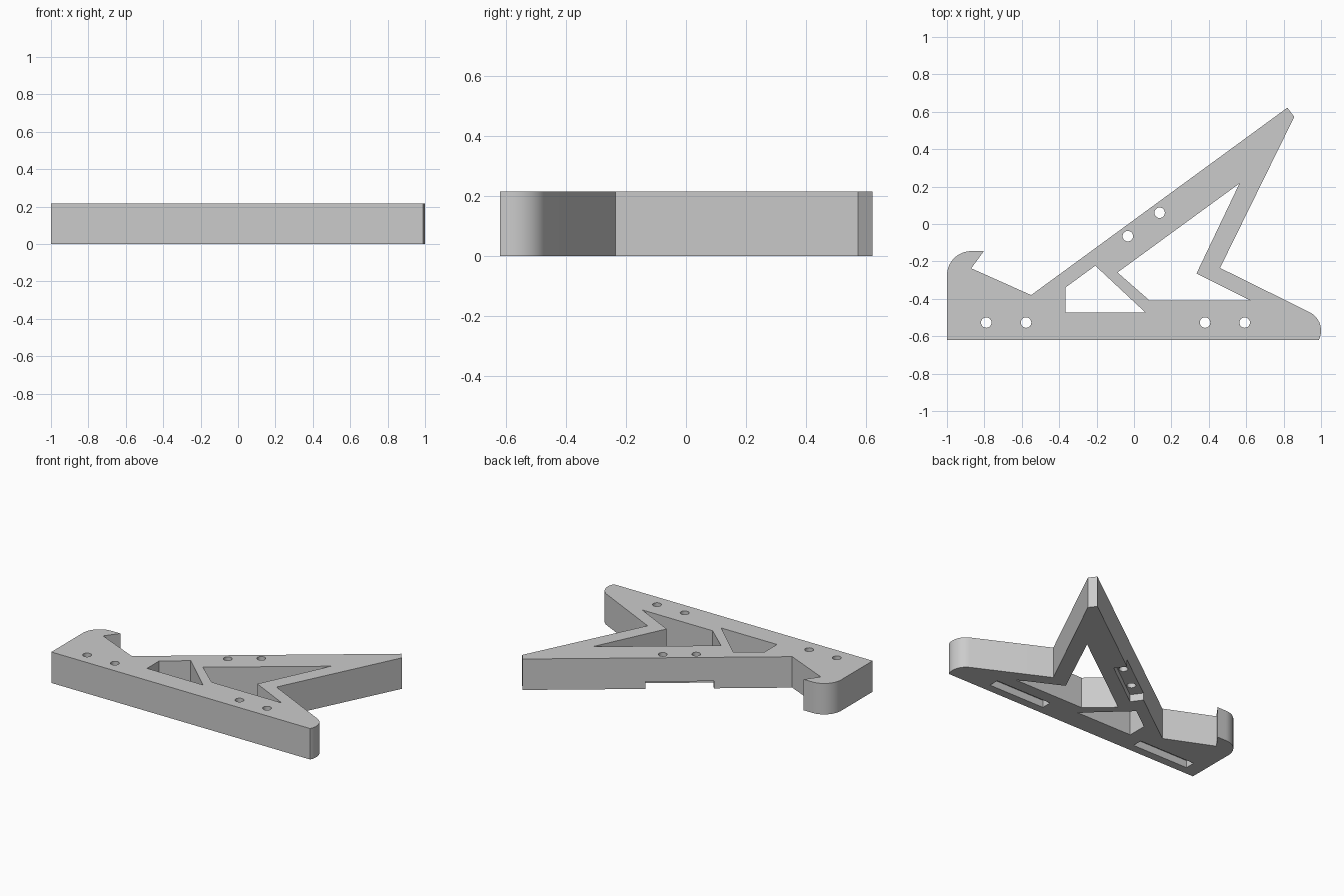
import bpy, bmesh, math
from mathutils import Vector

if "Cube" in bpy.data.objects:
    bpy.data.objects.remove(bpy.data.objects["Cube"])

H = 0.215       # plate thickness
SLOT = 0.05     # depth of the recesses underneath

grey = bpy.data.materials.new("grey_plastic")
grey.diffuse_color = (0.6, 0.6, 0.6, 1)
grey.use_nodes = True
grey.node_tree.nodes["Principled BSDF"].inputs["Base Color"].default_value = grey.diffuse_color


def arc(cx, cy, r, a0, a1, n):
    return [(cx + r * math.cos(math.radians(a0 + (a1 - a0) * i / n)),
             cy + r * math.sin(math.radians(a0 + (a1 - a0) * i / n))) for i in range(n + 1)]


def prism(name, points, z0, z1):
    bm = bmesh.new()
    face = bm.faces.new([bm.verts.new((x, y, z0)) for x, y in points])
    ext = bmesh.ops.extrude_face_region(bm, geom=[face])
    bmesh.ops.translate(bm, vec=(0, 0, z1 - z0),
                        verts=[v for v in ext["geom"] if isinstance(v, bmesh.types.BMVert)])
    bmesh.ops.recalc_face_normals(bm, faces=bm.faces)
    mesh = bpy.data.meshes.new(name)
    bm.to_mesh(mesh)
    bm.free()
    mesh.materials.append(grey)
    ob = bpy.data.objects.new(name, mesh)
    bpy.context.collection.objects.link(ob)
    return ob


def cut(points, z0, z1):
    cutter = prism("cutter", points, z0, z1)
    cutter.hide_render = True
    mod = body.modifiers.new("cut", "BOOLEAN")
    mod.operation, mod.solver, mod.object = "DIFFERENCE", "EXACT", cutter
    bpy.ops.object.modifier_apply(modifier=mod.name)
    bpy.data.objects.remove(cutter)


# Side profile: base bar, rounded toe, leaning back rest and hooked lip
profile = [(-1, -0.62)]
profile += arc(0.89, -0.57, 0.11, -27, 63, 14)
profile += [(0.46, -0.235), (0.857, 0.573), (0.82, 0.622), (-0.55, -0.38),
            (-0.87, -0.237), (-0.803, -0.145)]
profile += arc(-0.87, -0.275, 0.13, 90, 180, 16)
body = prism("stand_side", profile, 0, H)
bpy.context.view_layer.objects.active = body
body.select_set(True)

# Weight-saving windows
cut([(-0.367, -0.34), (-0.207, -0.223), (0.062, -0.474), (-0.367, -0.474)], -0.1, H + 0.1)
cut([(-0.088, -0.259), (0.564, 0.217), (0.334, -0.265), (0.623, -0.409), (0.083, -0.409)],
    -0.1, H + 0.1)

# Bolt hole pairs, each in a recess below; the strut's recess opens through its outer edge
pairs = [((-0.79, -0.527), (-0.577, -0.527), 0.035),
         ((0.38, -0.527), (0.592, -0.527), 0.035),
         ((-0.033, -0.065), (0.137, 0.06), 0.12)]
for a, b, reach in pairs:
    a, b = Vector(a), Vector(b)
    d = (b - a).normalized()
    n = Vector((-d.y, d.x))
    mid = (a + b) / 2
    cut([mid - d * 0.215 - n * 0.035, mid + d * 0.215 - n * 0.035,
         mid + d * 0.215 + n * reach, mid - d * 0.215 + n * reach], -0.1, SLOT)
    for c in (a, b):
        cut(arc(c.x, c.y, 0.028, 0, 345, 23), -0.1, H + 0.1)

bpy.ops.object.shade_smooth_by_angle(angle=math.radians(30))
